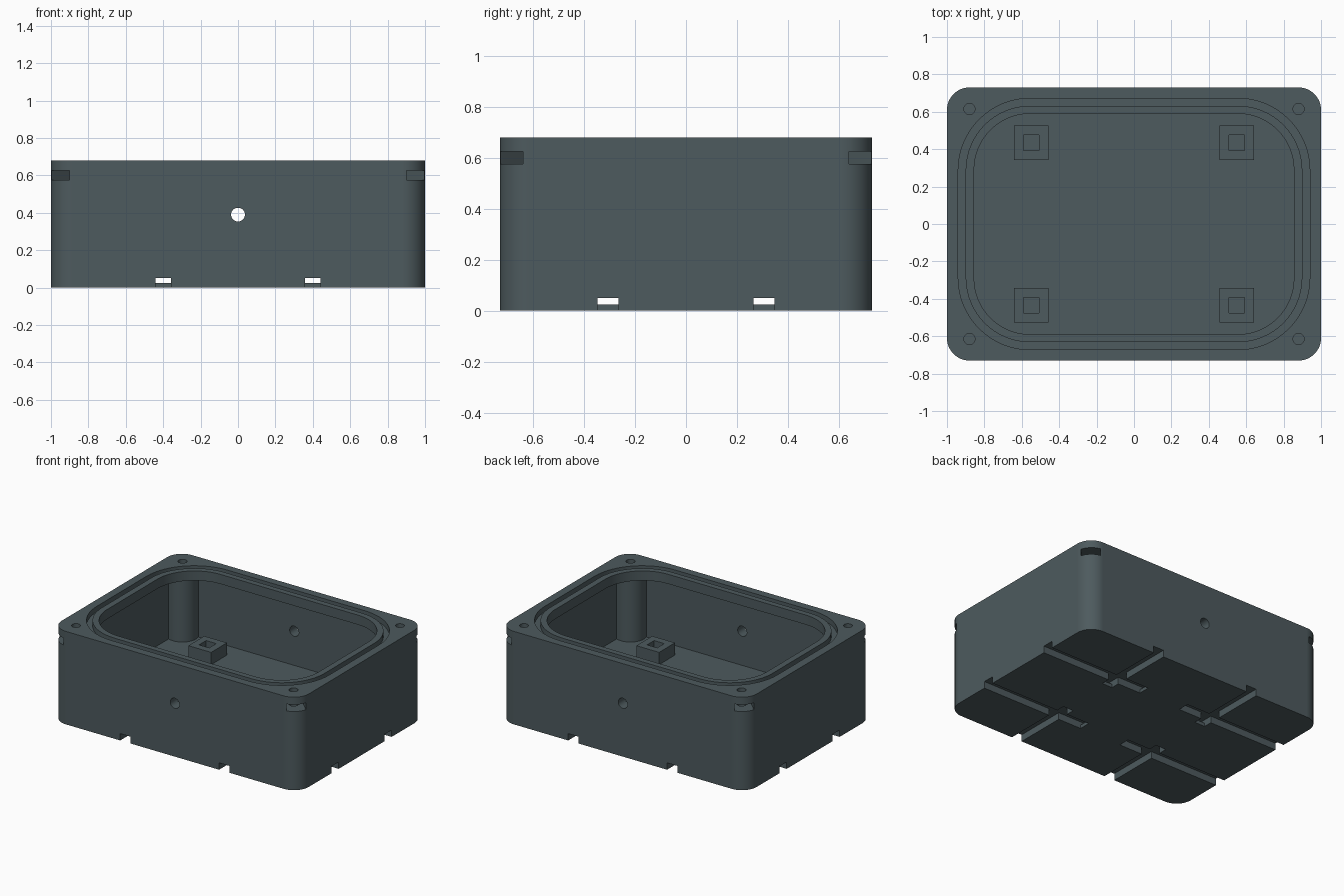
import bpy, bmesh
from math import pi, cos, sin
from mathutils import Matrix, Vector

cube = bpy.data.objects.get("Cube")
if cube:
    bpy.data.objects.remove(cube, do_unlink=True)

LENGTH, WIDTH, HEIGHT = 2.0, 1.46, 0.68
SCREW = Vector((0.88, 0.615))
FLOOR = 0.14
QUADRANTS = [(sx, sy) for sx in (-1, 1) for sy in (-1, 1)]

slate = bpy.data.materials.new("dark slate")
slate.use_nodes = True
colour = (0.075, 0.103, 0.112, 1)
slate.diffuse_color = colour
shader = next(n for n in slate.node_tree.nodes if n.type == 'BSDF_PRINCIPLED')
shader.inputs["Base Color"].default_value = colour


def finish(name, bm):
    mesh = bpy.data.meshes.new(name)
    bmesh.ops.recalc_face_normals(bm, faces=bm.faces)
    bm.to_mesh(mesh)
    bm.free()
    mesh.materials.append(slate)
    obj = bpy.data.objects.new(name, mesh)
    bpy.context.collection.objects.link(obj)
    return obj


def rounded_block(name, hx, hy, radius, z0, z1, steps=16):
    """Upright block with rounded vertical corners."""
    bm = bmesh.new()
    ring = []
    for i, (sx, sy) in enumerate([(1, 1), (-1, 1), (-1, -1), (1, -1)]):
        for k in range(steps + 1):
            a = (i + k / steps) * pi / 2
            ring.append(bm.verts.new((sx * (hx - radius) + radius * cos(a),
                                      sy * (hy - radius) + radius * sin(a), z0)))
    face = bm.faces.new(ring)
    top = bmesh.ops.extrude_face_region(bm, geom=[face])
    verts = [v for v in top["geom"] if isinstance(v, bmesh.types.BMVert)]
    bmesh.ops.translate(bm, verts=verts, vec=(0, 0, z1 - z0))
    return finish(name, bm)


def box(name, low, high, turn=None):
    low, high = Vector(low), Vector(high)
    bm = bmesh.new()
    bmesh.ops.create_cube(bm, size=1)
    bmesh.ops.scale(bm, verts=bm.verts, vec=high - low)
    bmesh.ops.translate(bm, verts=bm.verts, vec=(low + high) / 2)
    if turn:
        bmesh.ops.transform(bm, matrix=turn, verts=bm.verts)
    return finish(name, bm)


def cylinder(name, radius, depth, place, segments=32):
    bm = bmesh.new()
    bmesh.ops.create_cone(bm, cap_ends=True, segments=segments, radius1=radius,
                          radius2=radius, depth=depth, matrix=place)
    return finish(name, bm)


def cut(target, tool):
    """Subtract the tool from the target and discard the tool."""
    mod = target.modifiers.new("cut", 'BOOLEAN')
    mod.operation, mod.solver, mod.object = 'DIFFERENCE', 'EXACT', tool
    bpy.context.view_layer.objects.active = target
    bpy.ops.object.modifier_apply(modifier=mod.name)
    bpy.data.objects.remove(tool, do_unlink=True)


body = rounded_block("enclosure_body", LENGTH / 2, WIDTH / 2, 0.12, 0, HEIGHT)

# Main cavity, leaving corner screw bosses and socketed standoffs
cavity = box("cavity", (-0.92, -0.65, FLOOR), (0.92, 0.65, 0.61))
for sx, sy in QUADRANTS:
    place = Matrix.Translation((sx * SCREW.x, sy * SCREW.y, HEIGHT / 2))
    cut(cavity, cylinder("boss", 0.11, 1, place, 48))
    px, py = sx * 0.55, sy * 0.435
    cut(cavity, box("standoff", (px - 0.092, py - 0.092, 0.1), (px + 0.092, py + 0.092, 0.23)))
cut(body, cavity)

# Rounded opening under the lid and the seal groove around it
cut(body, rounded_block("opening", 0.855, 0.59, 0.30, 0.58, 0.75))
groove = rounded_block("seal_groove", 0.94, 0.672, 0.385, 0.64, 0.75)
cut(groove, rounded_block("groove_core", 0.90, 0.632, 0.345, 0.6, 0.8))
cut(body, groove)

# Screw holes, diagonal nut slots and standoff sockets
for sx, sy in QUADRANTS:
    place = Matrix.Translation((sx * SCREW.x, sy * SCREW.y, 0.58))
    cut(body, cylinder("screw_hole", 0.03, 0.4, place, 24))
    place = Matrix.Translation((sx * SCREW.x, sy * SCREW.y, 0))
    angle = Vector((sx, sy)).angle_signed(Vector((1, 0)))
    turn = place @ Matrix.Rotation(angle, 4, 'Z')
    cut(body, box("nut_slot", (-0.06, -0.065, 0.575), (0.3, 0.065, 0.625), turn))
    px, py = sx * 0.55, sy * 0.435
    cut(body, box("socket", (px - 0.041, py - 0.041, 0.16), (px + 0.041, py + 0.041, 0.3)))

# Cable holes through the front and back walls
cut(body, cylinder("cable_hole", 0.037, 3, Matrix.Translation((0, 0, 0.39))
                   @ Matrix.Rotation(pi / 2, 4, 'X')))

# Strap channels: open near the edges, tunnelled across the middle
GX, GY, HALF = 0.40, 0.306, 0.042
for s in (-1, 1):
    cut(body, box("tunnel_y", (s * GX - HALF, -1, 0.025), (s * GX + HALF, 1, 0.05)))
    cut(body, box("tunnel_x", (-2, s * GY - HALF, 0.025), (2, s * GY + HALF, 0.05)))
for sx, sy in QUADRANTS:
    ys, xs = sorted((sy * 0.2, sy)), sorted((sx * 0.17, sx * 2))
    cut(body, box("channel_y", (sx * GX - HALF, ys[0], -0.1), (sx * GX + HALF, ys[1], 0.05)))
    cut(body, box("channel_x", (xs[0], sy * GY - HALF, -0.1), (xs[1], sy * GY + HALF, 0.05)))

# Smooth rounded corners, crisp machined edges
bpy.ops.object.select_all(action='DESELECT')
body.select_set(True)
bpy.context.view_layer.objects.active = body
bpy.ops.object.shade_smooth_by_angle(angle=pi / 6)
normals = body.modifiers.new("flat_normals", 'WEIGHTED_NORMAL')
normals.keep_sharp = True
